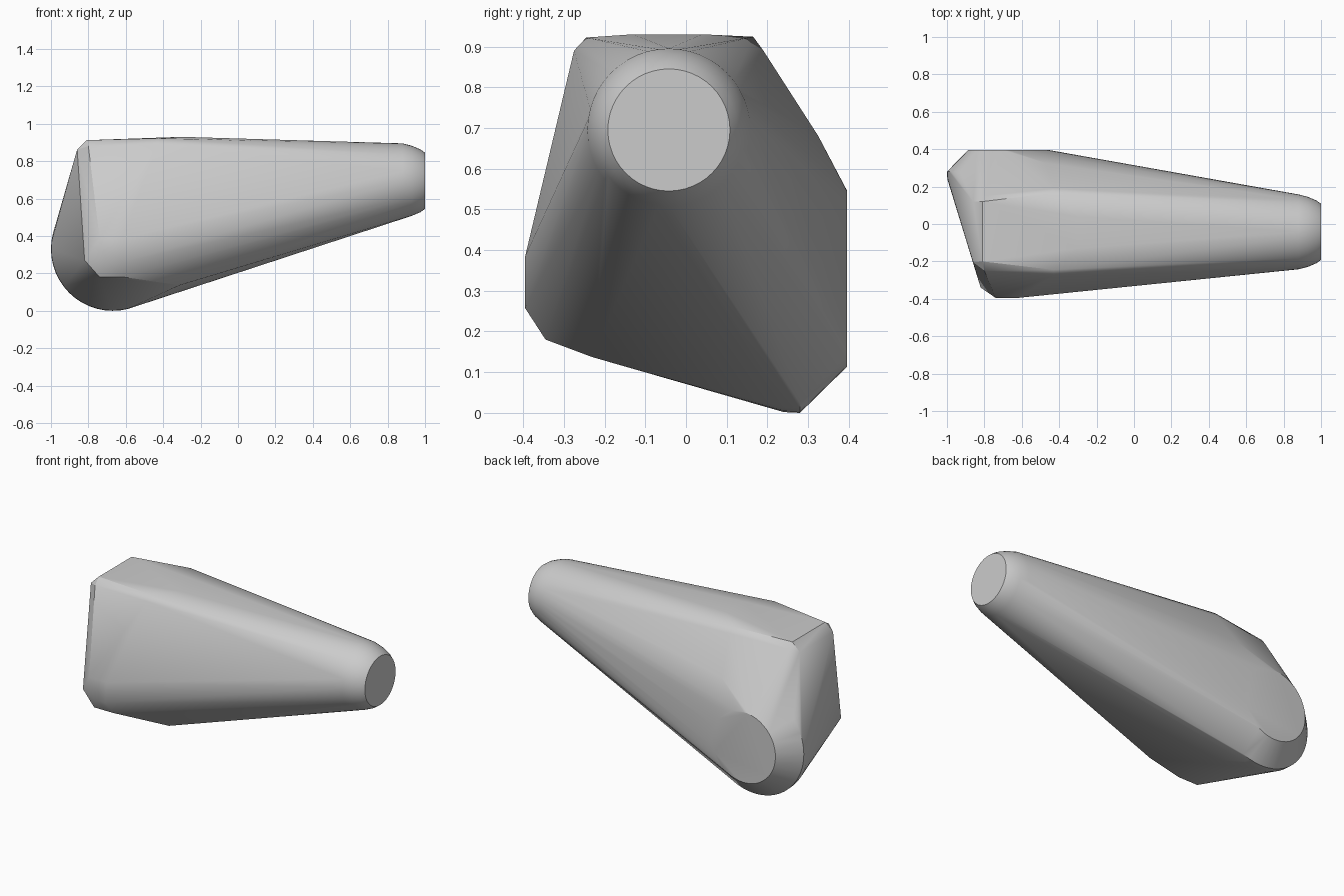
import bpy, bmesh
from math import cos, sin, tau, radians
from mathutils import Vector

cube = bpy.data.objects.get("Cube")
if cube:
    bpy.data.objects.remove(cube, do_unlink=True)

grey = bpy.data.materials.new("plain grey")
grey.use_nodes = True
colour = (0.6, 0.6, 0.6, 1)
grey.diffuse_color = colour
grey.node_tree.nodes["Principled BSDF"].inputs["Base Color"].default_value = colour


def ring(centre, radius, u, v, count=48):
    """Points of a circle spanned by the axes u and v."""
    c, u, v = Vector(centre), Vector(u), Vector(v)
    return [c + radius * (cos(tau * i / count) * u + sin(tau * i / count) * v)
            for i in range(count)]


X, Y, Z = (1, 0, 0), (0, 1, 0), (0, 0, 1)
points = []

# Rounded narrow tip
for x, r in [(0.88, 0.2), (0.93, 0.187), (0.975, 0.168), (1.0, 0.15)]:
    points += ring((x, -0.042, 0.695), r, Y, Z)

# Chamfered round heel at the back
for y, r in [(0.24, 0.328), (0.28, 0.33), (0.395, 0.217)]:
    points += ring((-0.67, y, 0.33), r, X, Z)

# Bevelled top block
points += [(-0.81, 0.12, 0.912), (-0.81, -0.2, 0.912),
           (-0.44, 0.165, 0.924), (-0.43, -0.245, 0.922),
           (-0.3, 0.04, 0.93), (-0.3, -0.13, 0.93),
           (-0.86, 0.12, 0.862), (-0.86, -0.205, 0.862),
           (-0.8, 0.15, 0.88), (-0.8, -0.25, 0.88),
           (-0.43, 0.19, 0.89), (-0.43, -0.275, 0.89)]

# Shoulder above the heel
points.append((-0.47, 0.325, 0.68))

# Bevelled lower front corner
points += [(-0.74, -0.395, 0.385), (-0.62, -0.395, 0.385),
           (-0.7, -0.395, 0.257), (-0.63, -0.395, 0.257),
           (-0.82, -0.34, 0.27), (-0.74, -0.345, 0.18),
           (-0.61, -0.345, 0.18), (-0.31, -0.23, 0.137)]

# Wrap all sections in one convex skin
bm = bmesh.new()
for p in points:
    bm.verts.new(p)
hull = bmesh.ops.convex_hull(bm, input=bm.verts)
spare = {g for g in hull["geom_interior"] + hull["geom_unused"]
         if isinstance(g, bmesh.types.BMVert)}
bmesh.ops.delete(bm, geom=list(spare), context="VERTS")
bmesh.ops.dissolve_limit(bm, angle_limit=radians(0.5),
                         verts=bm.verts, edges=bm.edges)
bmesh.ops.recalc_face_normals(bm, faces=bm.faces)

mesh = bpy.data.meshes.new("tapered_body")
bm.to_mesh(mesh)
bm.free()
mesh.materials.append(grey)
body = bpy.data.objects.new("tapered_body", mesh)
bpy.context.collection.objects.link(body)

bpy.ops.object.select_all(action="DESELECT")
body.select_set(True)
bpy.context.view_layer.objects.active = body
bpy.ops.object.shade_smooth_by_angle(angle=radians(30))
